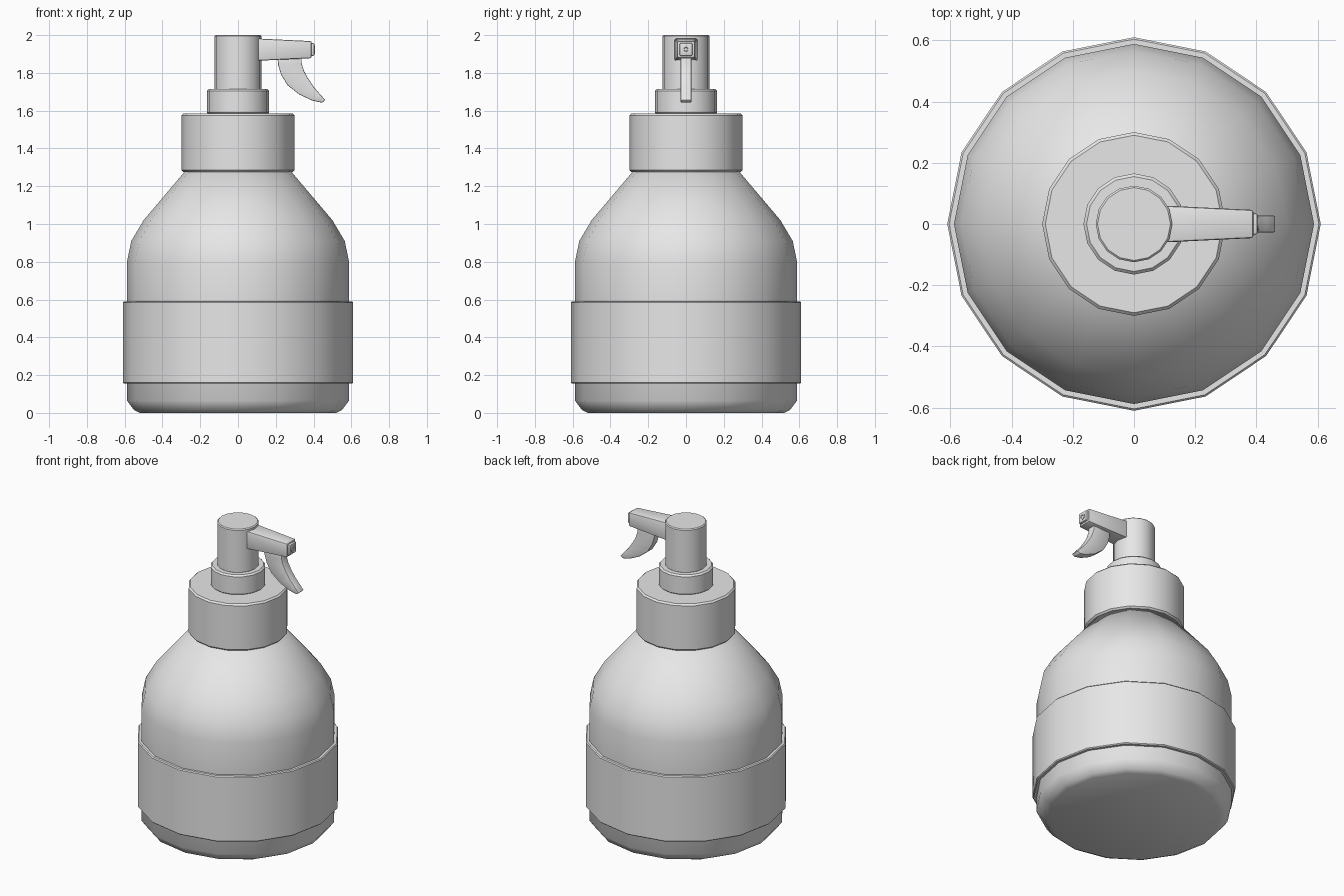
import bpy, bmesh, math
from mathutils import Matrix

cube = bpy.data.objects.get("Cube")
if cube:
    bpy.data.objects.remove(cube)

grey = bpy.data.materials.new("plain_grey")
grey.use_nodes = True
colour = (0.8, 0.8, 0.8, 1)
grey.diffuse_color = colour
grey.node_tree.nodes["Principled BSDF"].inputs["Base Color"].default_value = colour


def finish(name, bm, angle=35, bevel=0):
    """Turn a bmesh into a smooth-shaded object, with optional rounded edges."""
    bmesh.ops.recalc_face_normals(bm, faces=bm.faces)
    if bevel:
        edges = [e for e in bm.edges if e.calc_face_angle(0) > math.radians(40)]
        bmesh.ops.bevel(bm, geom=edges, offset=bevel, segments=2,
                        profile=0.5, affect='EDGES')
    mesh = bpy.data.meshes.new(name)
    bm.to_mesh(mesh)
    bm.free()
    mesh.materials.append(grey)
    obj = bpy.data.objects.new(name, mesh)
    bpy.context.collection.objects.link(obj)
    bpy.ops.object.select_all(action='DESELECT')
    obj.select_set(True)
    bpy.context.view_layer.objects.active = obj
    bpy.ops.object.shade_smooth_by_angle(angle=math.radians(angle))
    return obj


def lathe(name, profile, sides=16, angle=35, matrix=None):
    """Revolve (radius, height) points around z and close both ends."""
    bm = bmesh.new()
    rings = []
    for r, z in profile:
        rings.append([bm.verts.new((r * math.cos(2 * math.pi * i / sides),
                                    r * math.sin(2 * math.pi * i / sides), z))
                      for i in range(sides)])
    for a, b in zip(rings, rings[1:]):
        for i in range(sides):
            j = (i + 1) % sides
            bm.faces.new((a[i], a[j], b[j], b[i]))
    bm.faces.new(rings[0][::-1])
    bm.faces.new(rings[-1])
    if matrix:
        bm.transform(matrix)
    return finish(name, bm, angle)


def drum(name, r, low, high, edge=0.01):
    """Cylinder with a small chamfer at both rims."""
    return lathe(name, [(r - edge, low), (r, low + edge),
                        (r, high - edge), (r - edge, high)])


def beam(name, sections, bevel):
    """Join rectangular sections (x, low z, high z, half width) along x."""
    bm = bmesh.new()
    rings = [[bm.verts.new(p) for p in
              ((x, -w, lo), (x, w, lo), (x, w, hi), (x, -w, hi))]
             for x, lo, hi, w in sections]
    for a, b in zip(rings, rings[1:]):
        for i in range(4):
            j = (i + 1) % 4
            bm.faces.new((a[i], a[j], b[j], b[i]))
    bm.faces.new(rings[0])
    bm.faces.new(rings[-1])
    return finish(name, bm, 35, bevel)


# Bottle with rounded base and sloping shoulder
lathe("bottle_body", [(0.52, 0), (0.55, 0.015), (0.588, 0.065), (0.588, 0.8),
                      (0.565, 0.91), (0.5, 1.02), (0.28, 1.28)], angle=60)

# Label sleeve, neck cap and pump column
drum("label_sleeve", 0.61, 0.155, 0.59, 0.006)
drum("neck_cap", 0.3, 1.275, 1.585)
drum("pump_collar", 0.165, 1.58, 1.715)
drum("pump_head", 0.125, 1.71, 2.0, 0.006)

# Spout and its tip
beam("spout", [(0.08, 1.863, 1.983, 0.061), (0.39, 1.878, 1.968, 0.046)], 0.008)
beam("spout_tip", [(0.38, 1.89, 1.958, 0.034), (0.404, 1.89, 1.958, 0.034)], 0.006)
lathe("spout_opening", [(0.022, 0), (0.022, 0.006), (0.012, 0.006), (0.009, 0.001)],
      matrix=Matrix.Translation((0.402, 0, 1.924)) @ Matrix.Rotation(math.pi / 2, 4, 'Y'))

# Curved trigger: matching inner and outer edges, extruded across y
inner = [(0.208, 1.89), (0.213, 1.84), (0.228, 1.79), (0.262, 1.735),
         (0.325, 1.685), (0.395, 1.653), (0.445, 1.642)]
outer = [(0.336, 1.89), (0.337, 1.85), (0.35, 1.81), (0.37, 1.772),
         (0.4, 1.727), (0.432, 1.69), (0.463, 1.655)]
half = 0.028
bm = bmesh.new()
rings = [[bm.verts.new((x, y, z)) for (x, z), y in
          ((a, -half), (a, half), (b, half), (b, -half))]
         for a, b in zip(inner, outer)]
for a, b in zip(rings, rings[1:]):
    for i in range(4):
        j = (i + 1) % 4
        bm.faces.new((a[i], a[j], b[j], b[i]))
bm.faces.new(rings[0])
bm.faces.new(rings[-1])
finish("trigger", bm, 35, 0.005)
